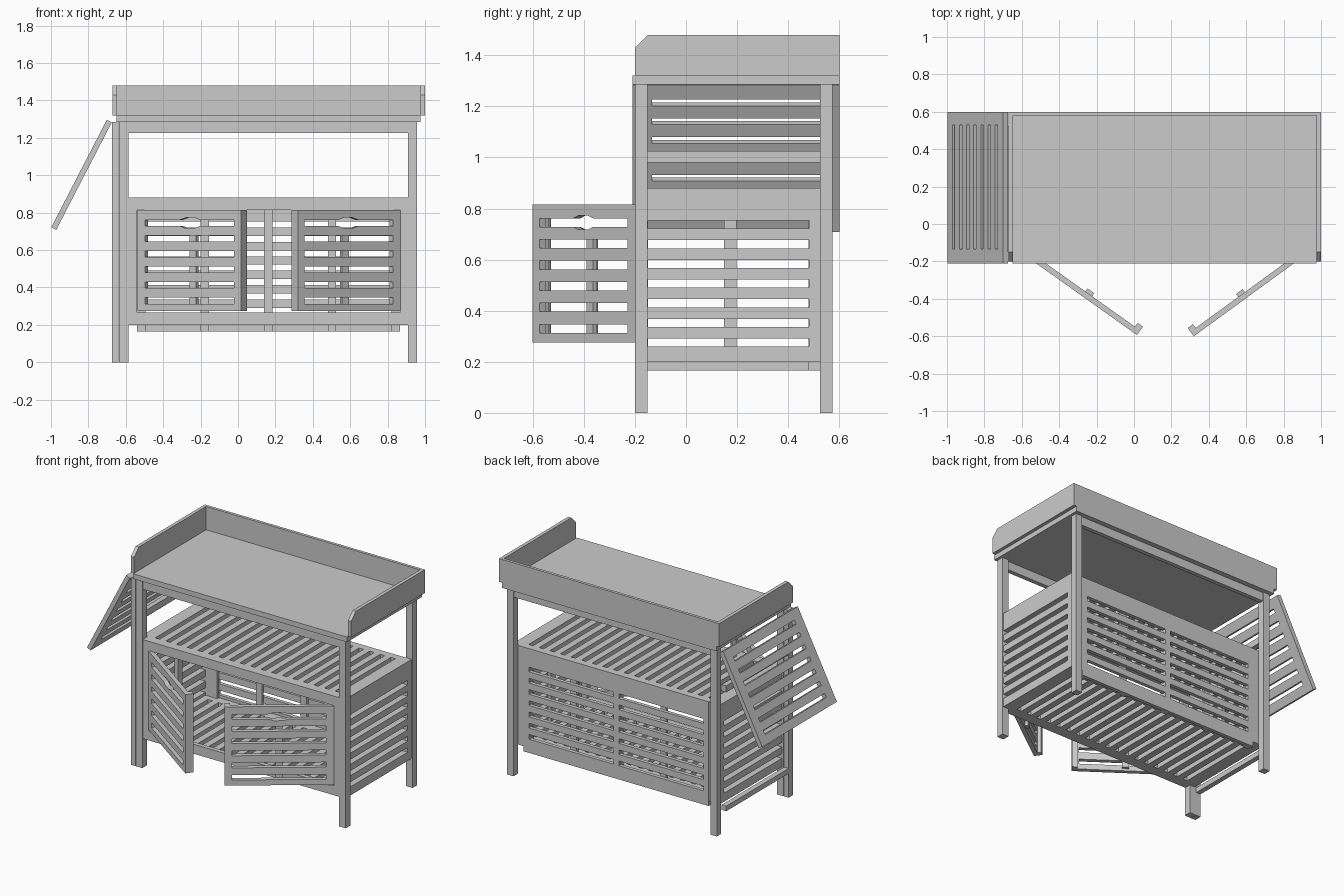
import bpy, bmesh
from mathutils import Vector, Matrix

if "Cube" in bpy.data.objects:
    bpy.data.objects.remove(bpy.data.objects["Cube"])

wood = bpy.data.materials.new("grey_wood")
wood.diffuse_color = (0.6, 0.6, 0.6, 1)
wood.use_nodes = True
wood.node_tree.nodes["Principled BSDF"].inputs["Base Color"].default_value = wood.diffuse_color
CX = 0.1625                      # mirror plane of the cabinet
X, Y, Z = Vector((1, 0, 0)), Vector((0, 1, 0)), Vector((0, 0, 1))


def frame(origin, u, t, w):
    """Matrix taking (u, thickness, w) to world space."""
    m = Matrix((u, t, w)).transposed().to_4x4()
    m.translation = origin
    return m


def finish(name, bm, m=None):
    if m:
        bm.transform(m)
    bmesh.ops.recalc_face_normals(bm, faces=bm.faces)
    me = bpy.data.meshes.new(name)
    bm.to_mesh(me)
    bm.free()
    me.materials.append(wood)
    ob = bpy.data.objects.new(name, me)
    bpy.context.collection.objects.link(ob)
    return ob


def box(name, x0, x1, y0, y1, z0, z1, m=None):
    bm = bmesh.new()
    bmesh.ops.create_cube(bm, size=1)
    for v in bm.verts:
        v.co = ((x0 + x1) / 2 + v.co.x * (x1 - x0),
                (y0 + y1) / 2 + v.co.y * (y1 - y0),
                (z0 + z1) / 2 + v.co.z * (z1 - z0))
    return finish(name, bm, m)


def panel(name, u0, u1, w0, w1, t0, t1, cols, rows, h, m=None, grip=None):
    """Board with a slot (height h) at every column/row; grip widens the top slot."""
    us = {u0, u1} | {c for col in cols for c in col}
    if grip:
        us |= {grip + d for d in (-0.065, -0.03, 0.03, 0.065)}
    us = sorted(us)
    ws = sorted({w0, w1} | {r + s * h / 2 for r in rows for s in (-1, 1)})
    bm = bmesh.new()
    grid = {}

    def vert(u, w):
        if (u, w) not in grid:
            dw = 0
            if grip and abs(abs(u - grip) - 0.03) < 1e-4 and abs(w - max(rows)) < h:
                dw = 0.011 if w > max(rows) else -0.011
            grid[u, w] = bm.verts.new((u, t0, w + dw))
        return grid[u, w]

    for a, b in zip(us, us[1:]):
        for c, d in zip(ws, ws[1:]):
            um, wm = (a + b) / 2, (c + d) / 2
            if any(p < um < q for p, q in cols) and any(abs(wm - r) < h / 2 for r in rows):
                continue
            bm.faces.new([vert(a, c), vert(b, c), vert(b, d), vert(a, d)])
    ext = bmesh.ops.extrude_face_region(bm, geom=bm.faces[:], use_keep_orig=True)
    for v in ext["geom"]:
        if isinstance(v, bmesh.types.BMVert):
            v.co.y = t1
    bmesh.ops.dissolve_limit(bm, angle_limit=0.01, verts=bm.verts, edges=bm.edges)
    return finish(name, bm, m)


# Legs
for side, x in (("left", -0.635), ("right", 0.908)):
    box(f"front_leg_{side}", x, x + 0.049, -0.2, -0.15, 0, 1.285)
    box(f"back_leg_{side}", x, x + 0.049, 0.525, 0.573, 0, 1.285)

# Table top with raised rim
box("table_top", -0.65, 0.975, -0.21, 0.58, 1.285, 1.32)
box("rim_back", -0.65, 0.975, 0.58, 0.6, 1.285, 1.48)
for side, x in (("left", -0.672), ("right", 0.975)):
    bm = bmesh.new()
    prof = [(-0.2, 1.32), (0.6, 1.32), (0.6, 1.48), (-0.15, 1.48), (-0.2, 1.43)]
    f = bm.faces.new([bm.verts.new((x, y, z)) for y, z in prof])
    ext = bmesh.ops.extrude_face_region(bm, geom=[f], use_keep_orig=True)
    for v in ext["geom"]:
        if isinstance(v, bmesh.types.BMVert):
            v.co.x += 0.024
    finish(f"rim_{side}", bm)

# Rails under the top
box("top_rail_front", -0.586, 0.908, -0.195, -0.165, 1.225, 1.285)
box("top_rail_back", -0.586, 0.908, 0.535, 0.565, 1.225, 1.285)

# Cabinet front frame
panel("front_frame", -0.586, 0.908, 0.2, 0.88, -0.195, -0.165,
      [(-0.54, 0.865)], [0.54], 0.55)

# Slatted sides and back, with inner posts
rows = [0.737 - 0.077 * i for i in range(7)]
for side, x in (("left", -0.625), ("right", 0.91)):
    panel(f"side_panel_{side}", -0.15, 0.525, 0.2, 0.88, 0, 0.04,
          [(-0.148, 0.482)], rows, 0.032, frame(Vector((x, 0, 0)), Y, X, Z))
    px = x + 0.04 if side == "left" else x - 0.025
    box(f"side_post_{side}", px, px + 0.025, 0.148, 0.198, 0.24, 0.85)
panel("back_panel", -0.54, 0.865, 0.165, 0.88, 0.5, 0.525,
      [(-0.5, 0.142), (0.183, 0.825)], rows, 0.032)
for side, x in (("left", -0.586), ("right", 0.865)):
    box(f"back_corner_{side}", x, x + 0.045, 0.482, 0.525, 0.2, 0.88)
for i in range(5):
    x = -0.54 + i * 0.34
    box(f"back_post_{i + 1}", x, x + 0.045, 0.48, 0.5, 0.165, 0.85)

# Slatted shelves, slots running front to back
cols_x = [-0.56 + 1.445 * (i + 0.5) / 18 for i in range(18)]
for name, z, t, y0, y1 in (("upper_shelf", 0.852, 0.028, -0.13, 0.475),
                           ("lower_shelf", 0.2, 0.04, -0.12, 0.44)):
    panel(name, -0.165, 0.5, -0.586, 0.91, 0, t,
          [(y0, y1)], cols_x, 0.034, frame(Vector((0, 0, z)), Y, Z, X))

# Open doors, mirrored about the cabinet centre
door_rows = [0.745 - 0.083 * i for i in range(6)]
for side, s, hx, dx, dy in (("left", 1, -0.538, 0.815, -0.579),
                            ("right", -1, 0.869, 0.808, -0.589)):
    m = frame(Vector((hx, -0.2, 0)), Vector((s * dx, dy, 0)),
              Vector((-s * dy, dx, 0)), Z)
    panel(f"door_{side}", 0, 0.68, 0.275, 0.815, 0, 0.03,
          [(0.05, 0.635)], door_rows, 0.034, m, grip=0.345)
    box(f"door_post_{side}", 0.32, 0.364, 0.03, 0.05, 0.29, 0.715, m)
    box(f"door_lip_{side}", 0.645, 0.68, 0.03, 0.055, 0.275, 0.815, m)

# Gate frame that carries the side flap
box("gate_leg", -0.673, -0.638, -0.2, -0.15, 0, 1.285)
box("gate_bar_low", -0.673, -0.638, -0.15, 0.525, 0.165, 0.2)
box("gate_bar_high", -0.673, -0.638, -0.15, 0.525, 0.98, 1.025)

# Slatted flap hanging at the left
w = Vector((0.297, 0, 0.575)).normalized()
panel("side_flap", -0.21, 0.6, 0, 0.647, -0.015, 0.015, [(-0.133, 0.53)],
      [0.072 + 0.083 * i for i in range(7)], 0.028,
      frame(Vector((-0.985, 0, 0.715)), Y, Y.cross(w), w))
